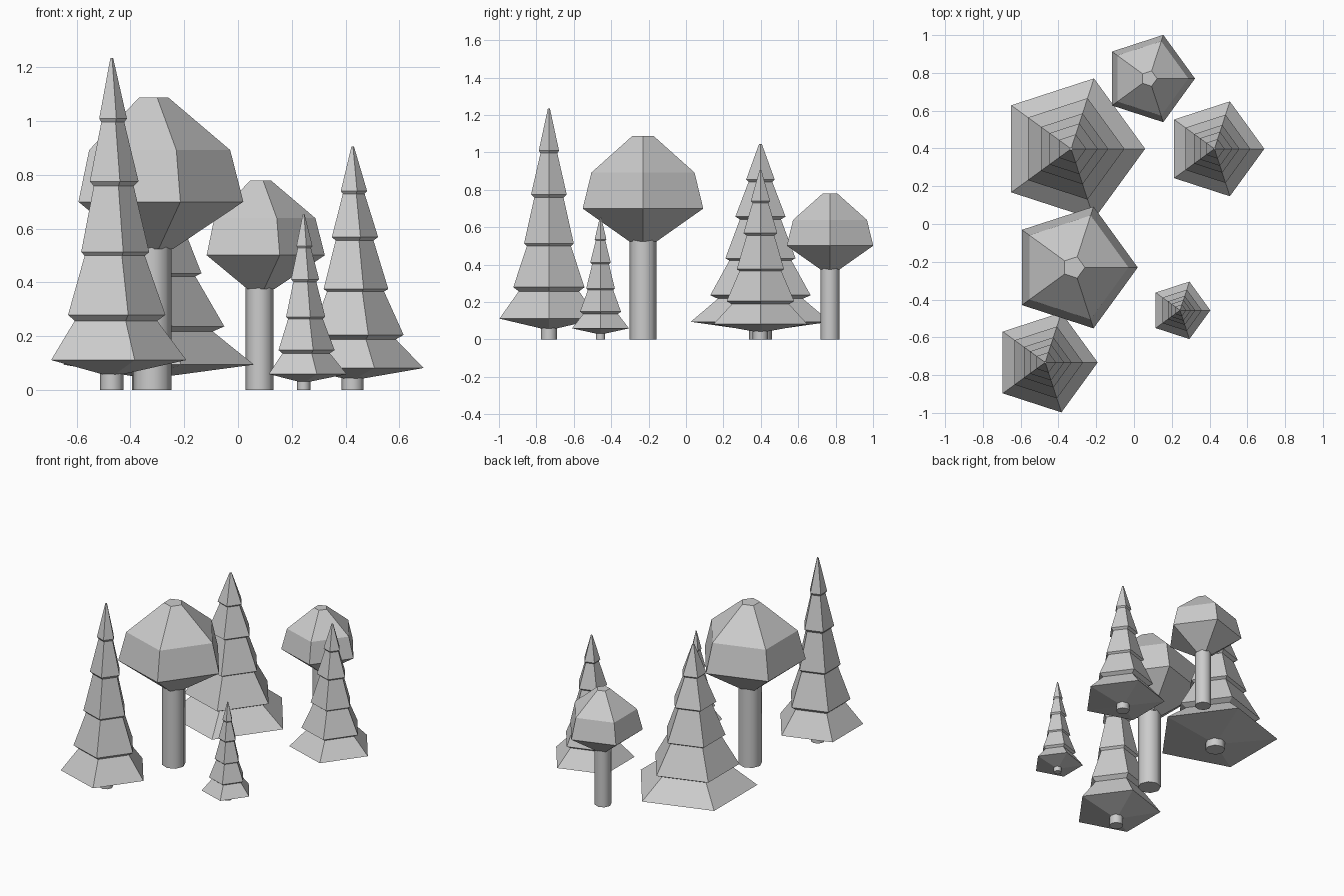
import bpy, bmesh
from math import cos, sin, tau

if "Cube" in bpy.data.objects:
    bpy.data.objects.remove(bpy.data.objects["Cube"])

# (radius, height) profiles from bottom to top, unit radius / unit height
FIR = [(0.13, 0.046), (1.0, 0.09), (0.61, 0.208), (0.72, 0.226), (0.445, 0.404), (0.503, 0.415),
       (0.295, 0.614), (0.36, 0.628), (0.17, 0.806), (0.205, 0.817), (0.02, 1.0)]
ROUND = [(0.225, 0.481), (1.0, 0.643), (0.855, 0.82), (0.175, 1.0)]


def lathe(name, profile, sides, loc, radius, height, smooth=False):
    """Stack polygon rings along a profile and cap both ends."""
    bm = bmesh.new()
    rings = [[bm.verts.new((r * radius * cos(tau * i / sides), r * radius * sin(tau * i / sides), z * height))
              for i in range(sides)] for r, z in profile]
    for a, b in zip(rings, rings[1:]):
        for i in range(sides):
            j = (i + 1) % sides
            f = bm.faces.new((a[i], a[j], b[j], b[i]))
            f.smooth = smooth
    bm.faces.new(rings[0][::-1])
    bm.faces.new(rings[-1])
    mesh = bpy.data.meshes.new(name)
    bm.to_mesh(mesh)
    bm.free()
    ob = bpy.data.objects.new(name, mesh)
    ob.location = (*loc, 0)
    bpy.context.collection.objects.link(ob)
    return ob


def tree(name, profile, loc, radius, height, trunk_radius, trunk_top):
    lathe(name + "_foliage", profile, 5, loc, radius, height)
    lathe(name + "_trunk", [(1, 0), (1, 1)], 8, loc, trunk_radius, trunk_top, smooth=True)


# Tiered fir trees: position, radius, height
firs = [((-0.333, 0.398), 0.392, 1.045), ((-0.47, -0.733), 0.278, 1.235),
        ((0.426, 0.398), 0.264, 0.905), ((0.244, -0.457), 0.16, 0.655)]
for n, (loc, r, h) in enumerate(firs, 1):
    tree(f"fir_{n}", FIR, loc, r, h, 0.156 * r, 0.06 * h)

# Round-crowned trees
rounds = [((-0.319, -0.23), 0.339, 1.088), ((0.08, 0.77), 0.243, 0.779)]
for n, (loc, r, h) in enumerate(rounds, 1):
    tree(f"round_tree_{n}", ROUND, loc, r, h, 0.213 * r, 0.49 * h)
